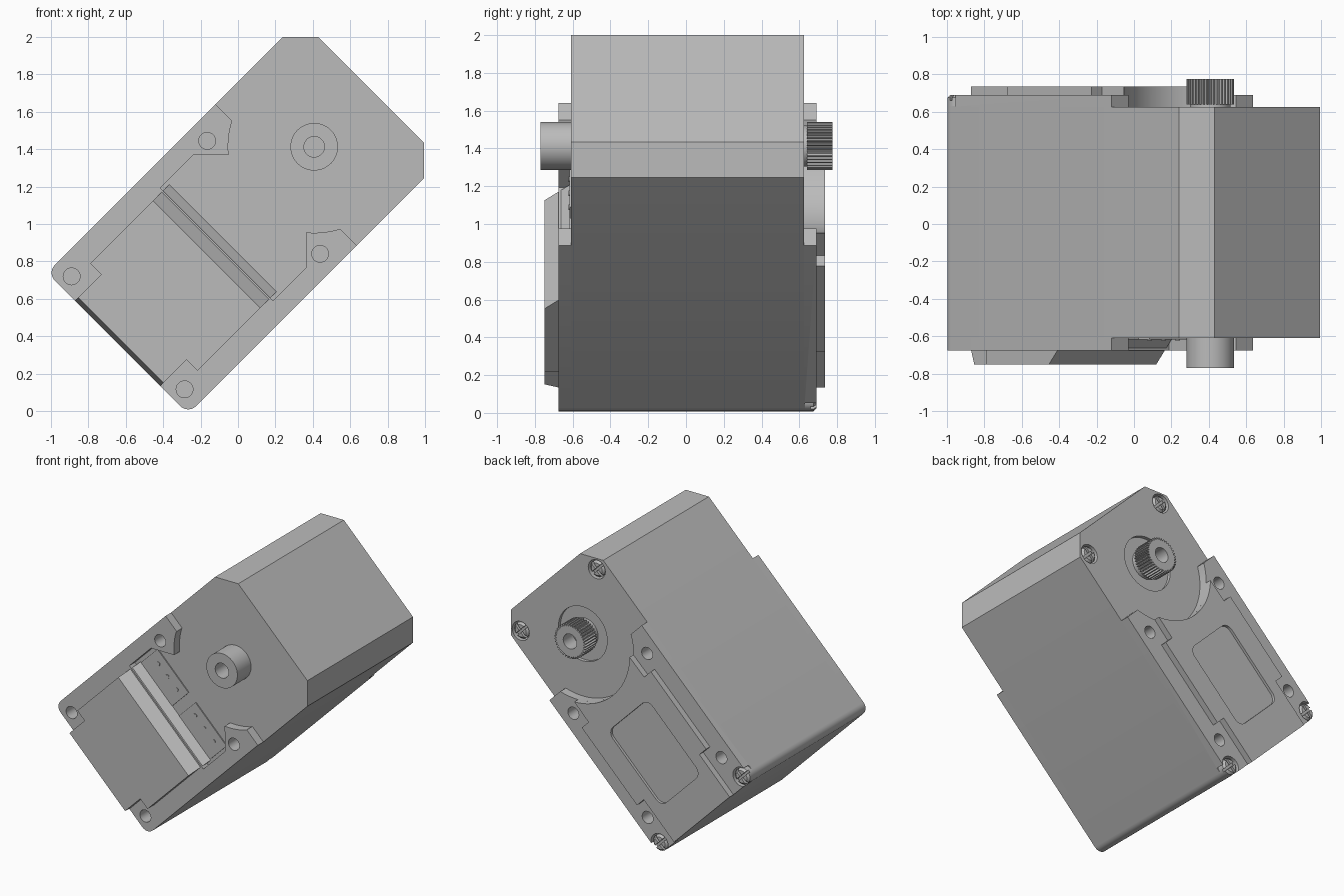
import bpy, bmesh, math
from mathutils import Vector

if bpy.data.objects.get("Cube"):
    bpy.data.objects.remove(bpy.data.objects["Cube"], do_unlink=True)

grey = bpy.data.materials.new("housing grey")
grey.use_nodes = True
GREY = (0.5, 0.5, 0.5, 1)
grey.diffuse_color = GREY
grey.node_tree.nodes["Principled BSDF"].inputs["Base Color"].default_value = GREY

R2 = math.sqrt(2)
MID = 0.711        # centre line of the tilted housing
HALF = 0.534       # half its width
LOW, HIGH = -0.2, 1.718
SHAFT = 1.287      # shaft position along the centre line
ARC = 0.46


def place(u, w, y):
    """u runs along the tilted body, w across it, y is depth."""
    v = w + MID
    return Vector(((u - v) / R2, y, (u + v) / R2))


def solid(name, ring_a, ring_b):
    """Closed solid between two matching rings of (u, w, y) points."""
    bm = bmesh.new()
    a = [bm.verts.new(place(*p)) for p in ring_a]
    b = [bm.verts.new(place(*p)) for p in ring_b]
    bm.faces.new(a)
    bm.faces.new(b[::-1])
    for i in range(len(a)):
        j = (i + 1) % len(a)
        bm.faces.new((a[j], a[i], b[i], b[j]))
    bmesh.ops.recalc_face_normals(bm, faces=bm.faces)
    mesh = bpy.data.meshes.new(name)
    bm.to_mesh(mesh)
    bm.free()
    mesh.materials.append(grey)
    ob = bpy.data.objects.new(name, mesh)
    bpy.context.collection.objects.link(ob)
    return ob


def plate(name, outline, y0, y1):
    return solid(name, [(u, w, y0) for u, w in outline], [(u, w, y1) for u, w in outline])


def across(name, profile, half):
    """Sweep a (u, y) profile across the body."""
    return solid(name, [(u, -half, y) for u, y in profile], [(u, half, y) for u, y in profile])


def arc(u, w, r, a0, a1, n):
    return [(u + r * math.cos(math.radians(a0 + (a1 - a0) * i / n)),
             w + r * math.sin(math.radians(a0 + (a1 - a0) * i / n))) for i in range(n + 1)]


def circle(u, w, r, n=32):
    return arc(u, w, r, 0, 360, n)[:-1]


def rect(u0, u1, w0, w1):
    return [(u0, w0), (u1, w0), (u1, w1), (u0, w1)]


def mirrored(half_outline):
    return half_outline + [(u, -w) for u, w in reversed(half_outline)]


def cut(targets, cutters):
    for ob in targets:
        for c in cutters:
            mod = ob.modifiers.new("cut", 'BOOLEAN')
            mod.operation, mod.solver, mod.object = 'DIFFERENCE', 'EXACT', c
        bpy.context.view_layer.objects.active = ob
        for mod in list(ob.modifiers):
            bpy.ops.object.modifier_apply(modifier=mod.name)
    for c in cutters:
        bpy.data.objects.remove(c, do_unlink=True)


# Housing: core block with chamfered top, plus thicker front and back shells
corner = arc(LOW + 0.06, HALF - 0.06, 0.06, 180, 90, 6)
core = plate("housing", mirrored(corner + [(HIGH - 0.134, HALF), (HIGH, HALF - 0.134)]), -0.61, 0.625)
ear = [(1.075, HALF), (1.075, 0.406)]
ear_end = 180 - 39.6
ear_arc = arc(SHAFT, 0, ARC, 180 - 62.4, ear_end, 6)
front_shell = plate("front_shell", mirrored(corner + ear + ear_arc + [(0.8, 0.427), (0.55, 0.427)]),
                    -0.675, -0.61)
back_shell = plate("back_shell", mirrored(corner + ear + arc(SHAFT, 0, ARC, 180 - 62.4, 179, 16)),
                   0.625, 0.69)

# Front cover with sloped upper edge and corner notches
across("front_cover_foot", [(LOW, -0.67), (-0.175, -0.75), (0, -0.75), (0, -0.67)], 0.322)
across("front_cover", [(0, -0.6), (0, -0.75), (0.474, -0.75), (0.6, -0.605)], 0.406)

# Back cover, notched round the screw holes and hollowed round the shaft
cover_edge = [(LOW, 0.322), (0.15, 0.322), (0.15, 0.4), (0.79, 0.4), (0.79, 0.322)]
back_cover = plate("back_cover", mirrored(cover_edge + arc(SHAFT, 0, ARC, 180 - 44, 179, 14)), 0.68, 0.735)

# Rounded recess in the back cover
panel = []
for u, w, a in ((0.6, 0.17, 90), (0.6, -0.17, 0), (0.1, -0.17, -90), (0.1, 0.17, -180)):
    panel += arc(u, w, 0.06, a, a - 90, 6)
cut([back_cover], [plate("cutter", panel, 0.715, 0.8)])

# Mounting holes
holes = []
for s in (-1, 1):
    for u in (-0.12, 0.905):
        holes.append(plate("cutter", circle(u, s * 0.427, 0.045, 24), -0.8, -0.5))
    for u in (0.045, 0.905):
        holes.append(plate("cutter", circle(u, s * 0.427, 0.045, 24), 0.5, 0.8))
cut([core, front_shell, back_shell], holes)

# Screw pockets and cross-slotted screw heads
SCREWS = [(u, s * w, top) for s in (-1, 1) for u, w, top in ((-0.14, 0.474, 0.69), (1.565, 0.44, 0.625))]
pockets = [plate("cutter", circle(u, w, 0.07, 24), top - 0.06, top + 0.03) for u, w, top in SCREWS]
pockets.append(plate("cutter", circle(SHAFT, 0, 0.2, 48), 0.6, 0.66))
cut([core, back_shell], pockets)
for u, w, top in SCREWS:
    rim, crown = circle(u, w, 0.06, 24), circle(u, w, 0.045, 24)
    head = plate("screw_head", rim, top - 0.065, top - 0.015)
    dome = solid("screw_dome", [p + (top - 0.015,) for p in rim], [p + (top,) for p in crown])
    for part in (head, dome):
        cut([part], [plate("cutter", rect(u - 0.08, u + 0.08, w - 0.009, w + 0.009), top - 0.03, top + 0.02),
                     plate("cutter", rect(u - 0.009, u + 0.009, w - 0.08, w + 0.08), top - 0.03, top + 0.02)])

# Front boss and splined output shaft, both with a bore
boss = plate("front_boss", circle(SHAFT, 0, 0.127, 48), -0.77, -0.6)
TEETH = 38
spline = []
for i in range(TEETH):
    for k, r in ((0, 0.112), (0.3, 0.112), (0.5, 0.127), (0.8, 0.127)):
        a = 2 * math.pi * (i + k) / TEETH
        spline.append((SHAFT + r * math.cos(a), r * math.sin(a)))
gear = plate("output_spline", spline, 0.64, 0.775)
plate("output_collar", circle(SHAFT, 0, 0.108, 48), 0.59, 0.645)
cut([boss], [plate("cutter", circle(SHAFT, 0, 0.055), -0.8, -0.62)])
cut([gear], [plate("cutter", circle(SHAFT, 0, 0.055), 0.66, 0.8)])

# Two connectors with three pins each
for s in (-1, 1):
    plate("connector", rect(0.6, 0.79, s * 0.04, s * 0.4), -0.618, -0.605)
    for i in range(3):
        plate("connector_pin", circle(0.72, s * (0.108 + 0.106 * i), 0.015, 12), -0.622, -0.61)

# Smooth round walls, keep edges sharp
bpy.ops.object.select_all(action='DESELECT')
for ob in bpy.context.scene.objects:
    if ob.type == 'MESH':
        ob.select_set(True)
        bpy.context.view_layer.objects.active = ob
bpy.ops.object.shade_smooth_by_angle(angle=math.radians(25))
